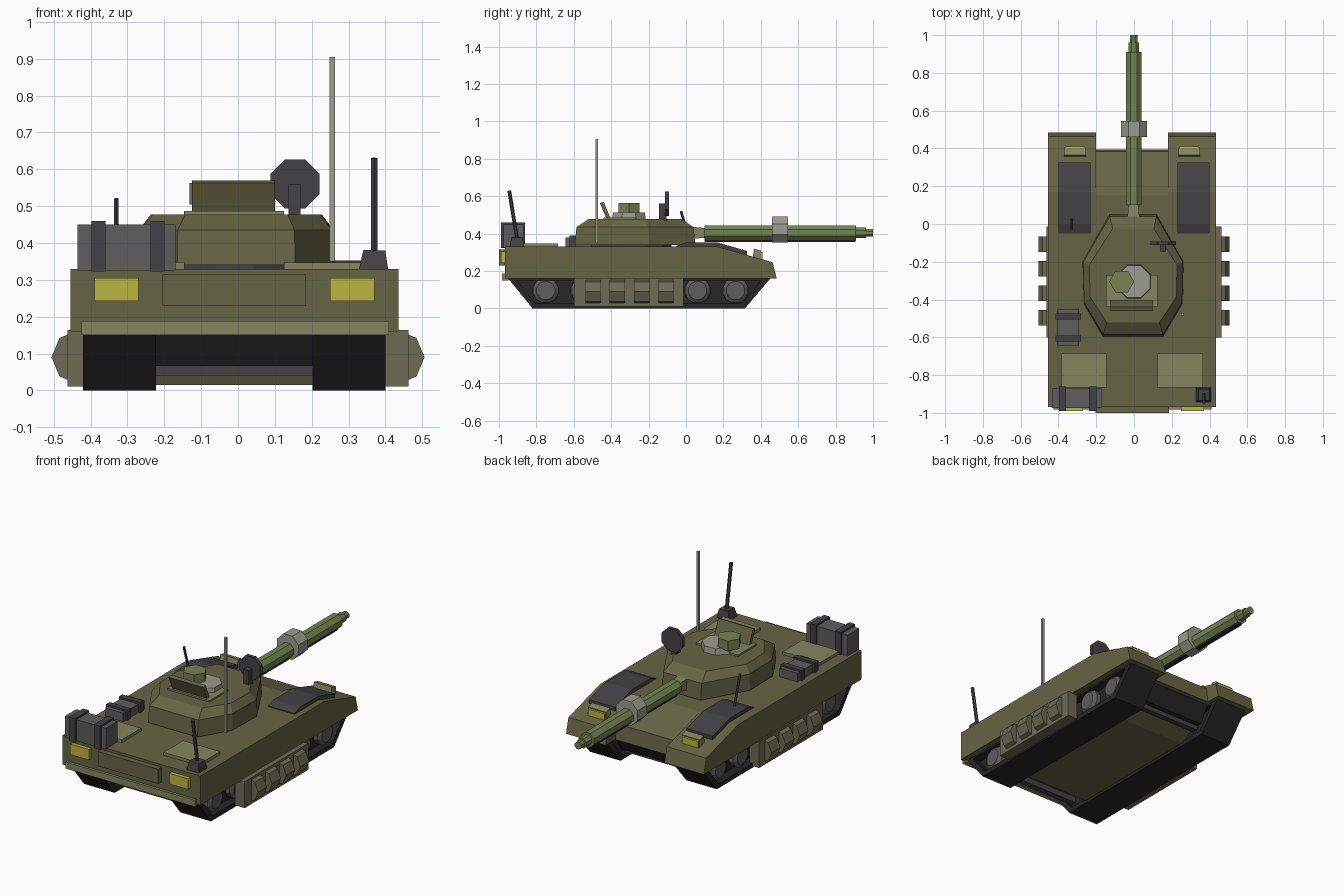
import bpy, bmesh, math
from mathutils import Vector

if "Cube" in bpy.data.objects:
    bpy.data.objects.remove(bpy.data.objects["Cube"])


def material(name, r, g, b):
    m = bpy.data.materials.new(name)
    m.diffuse_color = (r, g, b, 1)
    m.use_nodes = True
    m.node_tree.nodes["Principled BSDF"].inputs["Base Color"].default_value = m.diffuse_color
    return m


OLIVE = material("olive", 0.13, 0.13, 0.06)
LIGHT = material("light_olive", 0.23, 0.24, 0.115)
SKIRT = material("skirt_olive", 0.15, 0.15, 0.09)
GREEN = material("gun_green", 0.18, 0.23, 0.09)
BLACK = material("rubber_black", 0.02, 0.02, 0.02)
DARK = material("dark_grey", 0.055, 0.055, 0.06)
WHEEL = material("wheel_grey", 0.11, 0.11, 0.11)
PALE = material("pale_grey", 0.33, 0.34, 0.27)
YELLOW = material("lamp_yellow", 0.5, 0.46, 0.05)


def loft(name, rings, mat, closed=False):
    """Skin a list of point rings; cap the ends, or join last to first."""
    bm = bmesh.new()
    vs = [[bm.verts.new(p) for p in ring] for ring in rings]
    n = len(vs[0])
    pairs = list(zip(vs, vs[1:]))
    if closed:
        pairs.append((vs[-1], vs[0]))
    else:
        bm.faces.new(vs[0])
        bm.faces.new(vs[-1])
    for a, b in pairs:
        for i in range(n):
            j = (i + 1) % n
            bm.faces.new((a[i], a[j], b[j], b[i]))
    bmesh.ops.recalc_face_normals(bm, faces=bm.faces)
    me = bpy.data.meshes.new(name)
    bm.to_mesh(me)
    bm.free()
    ob = bpy.data.objects.new(name, me)
    me.materials.append(mat)
    bpy.context.collection.objects.link(ob)
    return ob


def side_prism(name, profile, x0, x1, mat):
    """Extrude a (y, z) profile across x."""
    return loft(name, [[(x, y, z) for y, z in profile] for x in (x0, x1)], mat)


def box(name, x0, x1, y0, y1, z0, z1, mat):
    return side_prism(name, [(y0, z0), (y1, z0), (y1, z1), (y0, z1)], x0, x1, mat)


def tube(name, stations, n, mat, turn=0.5):
    """n-sided body through (point, radius) stations along a straight axis."""
    d = (Vector(stations[-1][0]) - Vector(stations[0][0])).normalized()
    u = Vector((1, 0, 0)) if abs(d.x) < 0.9 else Vector((0, 1, 0))
    u = (u - d * u.dot(d)).normalized()
    v = d.cross(u)
    angles = [2 * math.pi * (i + turn) / n for i in range(n)]
    return loft(name, [[Vector(p) + r * (u * math.cos(a) + v * math.sin(a)) for a in angles]
                       for p, r in stations], mat)


CX = -0.01  # hull centre line

# Hull: centre body and two longer sponsons
side_prism("hull_centre", [(-0.968, 0.16), (-0.968, 0.33), (0.15, 0.33), (0.385, 0.25), (0.395, 0.16)],
           CX - 0.19, CX + 0.19, OLIVE)
for side, s in (("left", -1), ("right", 1)):
    def mx(a, b):
        return CX + s * a, CX + s * b
    side_prism(f"{side}_sponson", [(-0.968, 0.16), (-0.968, 0.33), (0.17, 0.33), (0.463, 0.247), (0.485, 0.16)],
               *mx(0.19, 0.445), OLIVE)
    # Engine vent that follows the sloping deck
    side_prism(f"{side}_vent", [(-0.05, 0.32), (-0.05, 0.335), (0.0, 0.352), (0.17, 0.352), (0.325, 0.308), (0.325, 0.28)],
               s * 0.23, s * 0.40, DARK)
    # Headlight on the nose
    side_prism(f"{side}_headlight_housing", [(0.355, 0.27), (0.365, 0.318), (0.402, 0.308), (0.402, 0.255)],
               *mx(0.245, 0.36), LIGHT)
    side_prism(f"{side}_headlight", [(0.402, 0.262), (0.402, 0.302), (0.41, 0.30), (0.41, 0.26)],
               *mx(0.25, 0.355), YELLOW)
    # Deck plate and tail lamp
    box(f"{side}_deck_plate", *mx(0.135, 0.375), -0.865, -0.685, 0.325, 0.347, LIGHT)
    box(f"{side}_tail_lamp", *mx(0.26, 0.38), -0.99, -0.96, 0.243, 0.305, YELLOW)

    # Track: a closed band with an inner web and road wheels
    outer = [(-0.955, 0.165), (-0.82, 0.0), (0.315, 0.0), (0.455, 0.165)]
    inner = [(-0.905, 0.15), (-0.805, 0.027), (0.30, 0.027), (0.40, 0.15)]
    xa, xb = mx(0.212, 0.41)
    loft(f"{side}_track", [[(xa, *o), (xb, *o), (xb, *i), (xa, *i)] for o, i in zip(outer, inner)],
         BLACK, closed=True)
    side_prism(f"{side}_track_web", inner, *mx(0.24, 0.36), BLACK)
    for k in range(6):
        y = -0.75 + 0.203 * k
        tube(f"{side}_road_wheel_{k}", [((CX + s * 0.35, y, 0.096), 0.07), ((CX + s * 0.385, y, 0.096), 0.07),
                                        ((CX + s * 0.40, y, 0.096), 0.05)], 12, WHEEL)

    # Side skirt with four faceted blocks
    box(f"{side}_skirt", s * 0.40, s * 0.463, -0.6, -0.013, 0.01, 0.164, SKIRT)
    for k in range(4):
        y = -0.497 + 0.13 * k
        tube(f"{side}_skirt_block_{k}", [((s * 0.432, y - 0.041, 0.09), 0.074),
                                         ((s * 0.432, y + 0.041, 0.09), 0.074)], 8, SKIRT, 0)

# Rear panel and lower lip
box("rear_panel", -0.205, 0.185, -1.0, -0.96, 0.23, 0.315, OLIVE)
box("rear_lip", -0.425, 0.41, -0.983, -0.95, 0.15, 0.188, LIGHT)

# Belly, cross beams and axle bars between the tracks
side_prism("belly", [(-0.74, 0.16), (-0.68, 0.015), (0.14, 0.015), (0.24, 0.06), (0.26, 0.16)],
           CX - 0.212, CX + 0.212, OLIVE)
for end, y, d in (("rear", -0.89, 1), ("nose", 0.37, -1)):
    side_prism(f"{end}_cross_plate", [(y, 0.165), (y + d * 0.06, 0.066), (y + d * 0.09, 0.066), (y + d * 0.05, 0.165)],
               CX - 0.212, CX + 0.212, BLACK)
    box(f"{end}_axle_bar", CX - 0.212, CX + 0.212, y + d * 0.09, y + d * 0.125, 0.04, 0.075, DARK)

# Turret: ring and faceted shell
tube("turret_ring", [((CX, -0.27, 0.32), 0.2), ((CX, -0.27, 0.36), 0.2)], 12, DARK)
half = [(0.12, 0.05), (0.262, -0.2), (0.257, -0.42), (0.155, -0.595)]
plan = half + [(-x - 0.01, y) for x, y in reversed(half)]
loft("turret", [[(x * kx, -0.275 + (y + 0.275) * ky, z) for x, y in plan]
                for kx, ky, z in ((1, 1, 0.34), (0.99, 0.97, 0.435), (0.87, 0.77, 0.477))], OLIVE)

# Commander's hatch: base plate, round hatches and tilted lid
box("hatch_base", -0.147, 0.125, -0.44, -0.27, 0.47, 0.487, LIGHT)
tube("round_hatch", [((0, -0.305, 0.47), 0.098), ((0, -0.305, 0.512), 0.092)], 8, PALE)
tube("hatch_periscope", [((-0.065, -0.305, 0.505), 0.066), ((-0.065, -0.305, 0.563), 0.066)], 6, GREEN, 0)
side_prism("hatch_lid", [(-0.425, 0.48), (-0.405, 0.485), (-0.44, 0.57), (-0.46, 0.563)], -0.125, 0.1, OLIVE)

# Gun: mantlet, stepped octagonal barrel, collar
GZ = 0.404
tube("mantlet", [((-0.003, 0.0, GZ), 0.05), ((-0.003, 0.105, GZ), 0.036)], 4, LIGHT)
tube("barrel", [((-0.002, 0.1, GZ), 0.044), ((-0.002, 0.91, GZ), 0.044)], 8, GREEN)
tube("barrel_tip", [((-0.002, 0.9, GZ), 0.03), ((-0.002, 0.962, GZ), 0.03)], 8, GREEN)
tube("muzzle", [((-0.002, 0.95, GZ), 0.022), ((-0.002, 1.0, GZ), 0.022)], 8, GREEN)
tube("barrel_collar", [((0, 0.46, 0.423), 0.075), ((0, 0.545, 0.423), 0.075)], 8, PALE)
box("barrel_rail", -0.015, 0.012, 0.1, 0.905, 0.354, 0.37, BLACK)

# Dish and its post
tube("dish", [((0.155, -0.112, 0.56), 0.072), ((0.155, -0.092, 0.56), 0.072)], 8, DARK)
box("dish_post", 0.137, 0.17, -0.145, -0.105, 0.46, 0.56, DARK)

# Antennas
tube("tall_antenna", [((0.256, -0.478, 0.35), 0.01), ((0.256, -0.478, 0.905), 0.01)], 4, PALE)
tube("corner_antenna_base", [((0.368, -0.904, 0.325), 0.057), ((0.37, -0.904, 0.38), 0.042)], 4, DARK)
tube("corner_antenna", [((0.37, -0.903, 0.37), 0.01), ((0.37, -0.945, 0.63), 0.01)], 6, DARK)
tube("small_antenna", [((-0.33, 0.025, 0.345), 0.007), ((-0.33, -0.027, 0.52), 0.007)], 6, DARK)

# Strapped stowage: rear crate and side bundle
box("crate", -0.435, -0.17, -0.975, -0.87, 0.325, 0.45, WHEEL)
for k, x in enumerate((-0.398, -0.237)):
    box(f"crate_strap_{k}", x, x + 0.038, -0.99, -0.86, 0.322, 0.46, DARK)
box("bundle", -0.405, -0.29, -0.645, -0.45, 0.325, 0.38, WHEEL)
for k, y in enumerate((-0.622, -0.505)):
    box(f"bundle_strap_{k}", -0.416, -0.28, y, y + 0.032, 0.322, 0.39, DARK)
